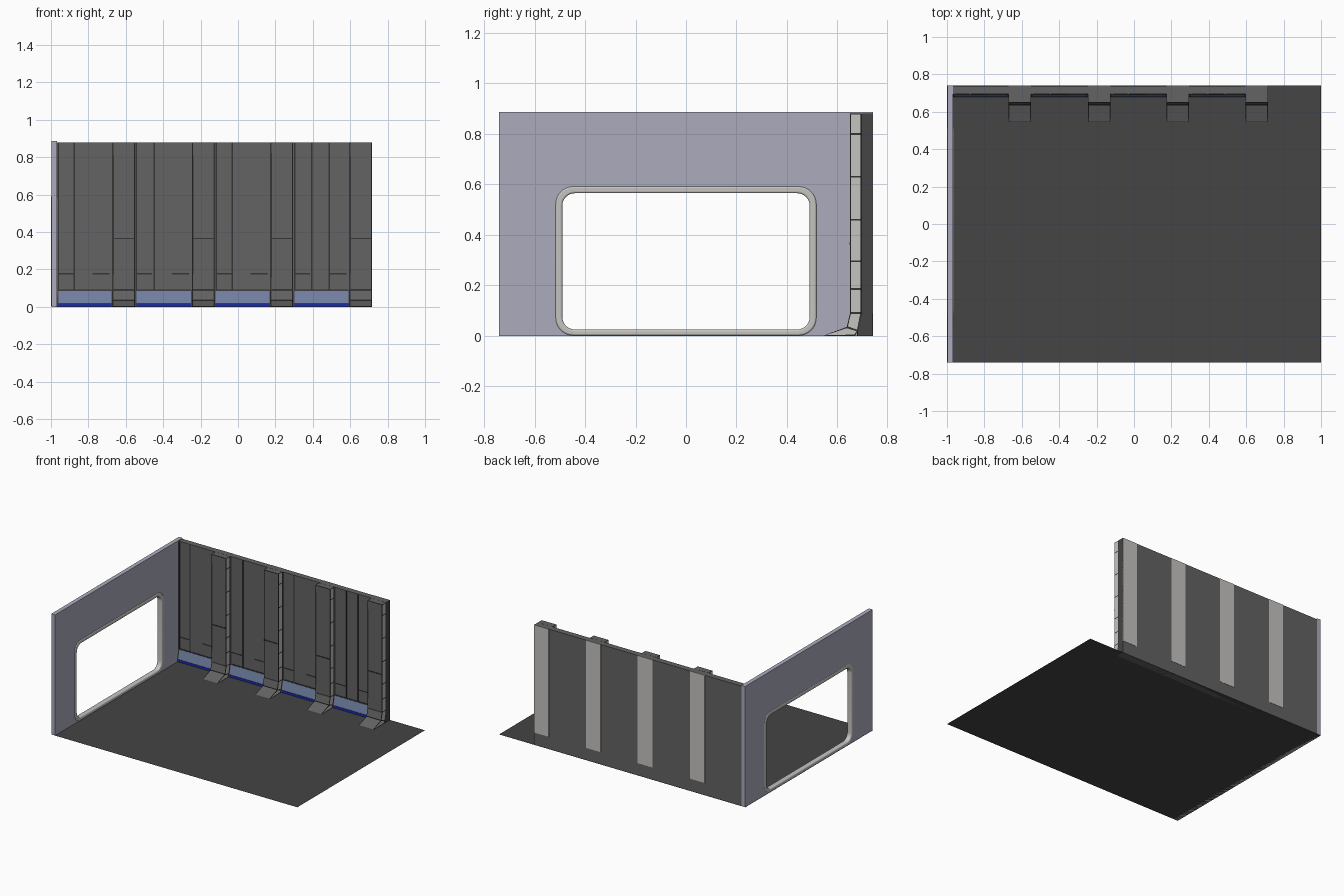
import bpy, bmesh, math

if "Cube" in bpy.data.objects:
    bpy.data.objects.remove(bpy.data.objects["Cube"])


def mat(name, r, g, b):
    m = bpy.data.materials.new(name)
    m.diffuse_color = (r, g, b, 1)
    m.use_nodes = True
    m.node_tree.nodes["Principled BSDF"].inputs["Base Color"].default_value = m.diffuse_color
    return m


WALL = mat("wall_grey", 0.125, 0.125, 0.125)
FLOOR = mat("floor_charcoal", 0.058, 0.058, 0.058)
TRIM = mat("dark_trim", 0.035, 0.035, 0.035)
LIGHT = mat("light_grey", 0.56, 0.55, 0.53)
LAV = mat("lavender_grey", 0.41, 0.41, 0.51)
BLUE = mat("slate_blue", 0.17, 0.22, 0.37)
NAVY = mat("deep_blue", 0.01, 0.025, 0.38)

H = 0.88
PILLAR_W = 0.119
PILLAR_X = (-0.67, -0.245, 0.175, 0.597)
WALL_L, WALL_R = -0.968, 0.716


def finish(name, bm, mats):
    me = bpy.data.meshes.new(name)
    bmesh.ops.recalc_face_normals(bm, faces=bm.faces)
    bm.to_mesh(me)
    bm.free()
    for m in mats:
        me.materials.append(m)
    ob = bpy.data.objects.new(name, me)
    bpy.context.collection.objects.link(ob)
    return ob


def prism(name, yz, x0, x1, m):
    """Profile in the y-z plane, extruded along x."""
    bm = bmesh.new()
    f = bm.faces.new([bm.verts.new((x0, y, z)) for y, z in yz])
    ext = bmesh.ops.extrude_face_region(bm, geom=[f])["geom"]
    bmesh.ops.translate(bm, vec=(x1 - x0, 0, 0),
                        verts=[v for v in ext if isinstance(v, bmesh.types.BMVert)])
    return finish(name, bm, [m])


def box(name, x, y, z, m):
    return prism(name, [(y[0], z[0]), (y[1], z[0]), (y[1], z[1]), (y[0], z[1])], x[0], x[1], m)


def round_rect(y0, y1, z0, z1, r, n=8):
    if r == 0:
        return [(y1, z1), (y0, z1), (y0, z0), (y1, z0)]
    pts = []
    for k, (cy, cz) in enumerate([(y1 - r, z1 - r), (y0 + r, z1 - r),
                                  (y0 + r, z0 + r), (y1 - r, z0 + r)]):
        for i in range(n + 1):
            a = math.pi / 2 * (k + i / n)
            pts.append((cy + r * math.cos(a), cz + r * math.sin(a)))
    return pts


def holed_plate(name, outer, inner, x0, x1, bevel, m):
    """Filled outline with a hole, lying in the y-z plane."""
    cu = bpy.data.curves.new(name, "CURVE")
    cu.dimensions = "2D"
    cu.fill_mode = "BOTH"
    cu.extrude = (x1 - x0) / 2 - bevel
    cu.bevel_depth = bevel
    cu.bevel_resolution = 2
    cu.offset = -bevel
    for pts in (outer, inner):
        sp = cu.splines.new("POLY")
        sp.points.add(len(pts) - 1)
        for p, (a, b) in zip(sp.points, pts):
            p.co = (a, b, 0, 1)
        sp.use_cyclic_u = True
    cu.materials.append(m)
    ob = bpy.data.objects.new(name, cu)
    bpy.context.collection.objects.link(ob)
    ob.location.x = (x0 + x1) / 2
    ob.rotation_euler = (math.pi / 2, 0, math.pi / 2)
    bpy.ops.object.select_all(action="DESELECT")
    ob.select_set(True)
    bpy.context.view_layer.objects.active = ob
    bpy.ops.object.convert(target="MESH")
    bpy.ops.object.shade_smooth_by_angle(angle=math.radians(40))


# Floor sheet
bm = bmesh.new()
bm.faces.new([bm.verts.new(c) for c in
              ((-1, -0.74, 0), (1, -0.74, 0), (1, 0.74, 0), (-1, 0.74, 0))])
finish("floor", bm, [FLOOR])

# Side wall with window opening and rounded frame
holed_plate("side_wall", round_rect(-0.74, 0.74, 0, 0.886, 0),
            round_rect(-0.503, 0.503, 0.012, 0.578, 0.06), -0.998, -0.967, 0, LAV)
holed_plate("window_frame", round_rect(-0.517, 0.517, 0.001, 0.592, 0.07),
            round_rect(-0.49, 0.49, 0.025, 0.565, 0.05), -1.0, -0.963, 0.007, LIGHT)

# Back wall with a kicked-out base; dark end and dark base
wall = prism("back_wall", [(0.738, 0), (0.738, H), (0.695, H), (0.695, 0.09),
                           (0.68, 0.02), (0.68, 0)], WALL_L, WALL_R, WALL)
wall.data.materials.append(FLOOR)
for p in wall.data.polygons:
    if abs(p.normal.x) > 0.5 or (p.normal.y < -0.5 and p.center.z < 0.09):
        p.material_index = 1

# Pillar side outline: front and rear points from top to foot
LEVELS = (H, 0.8, 0.63, 0.46, 0.295, 0.185, 0.09)
FRONT = [(0.65, z) for z in LEVELS] + [(0.637, 0.035), (0.545, 0.001)]
REAR = [(0.694, z) for z in LEVELS] + [(0.68, 0.02), (0.67, 0.001)]


def pillar(name, x0, x1):
    bm = bmesh.new()
    fl, rl, fr, rr = [[bm.verts.new((x, y, z)) for y, z in line]
                      for x, line in ((x0, FRONT), (x0, REAR), (x1, FRONT), (x1, REAR))]
    n = len(FRONT) - 1
    sides, fronts = [], []
    for i in range(n):
        sides.append(bm.faces.new((fl[i], rl[i], rl[i + 1], fl[i + 1])))
        sides.append(bm.faces.new((fr[i], fr[i + 1], rr[i + 1], rr[i])))
        fronts.append(bm.faces.new((fl[i], fl[i + 1], fr[i + 1], fr[i])))
        bm.faces.new((rl[i], rr[i], rr[i + 1], rl[i + 1]))
    bm.faces.new((fl[0], fr[0], rr[0], rl[0])).material_index = 1
    bm.faces.new((fl[n], rl[n], rr[n], fr[n]))
    bmesh.ops.recalc_face_normals(bm, faces=bm.faces)
    # light side panels, grey front panels, dark rims left around both
    bmesh.ops.inset_individual(bm, faces=sides, thickness=0.005)
    for f in sides:
        f.material_index = 2
    for group in (fronts[:6], fronts[6:7], fronts[7:]):
        bmesh.ops.inset_region(bm, faces=group, thickness=0.006, use_boundary=True)
        for f in group:
            f.material_index = 1
    finish(name, bm, [TRIM, WALL, LIGHT])


for i, x in enumerate(PILLAR_X):
    pillar(f"pillar_{i + 1}", x, x + PILLAR_W)
    box(f"pillar_seam_{i + 1}", (x, x + PILLAR_W), (0.647, 0.651), (0.362, 0.369), TRIM)
    # light strip on the rear of the wall behind each pillar
    box(f"rear_strip_{i + 1}", (x, x + PILLAR_W), (0.737, 0.74), (0.09, H), LIGHT)

# Blue skirting panels in each bay between the pillars
starts = [WALL_L] + [x + PILLAR_W for x in PILLAR_X[:-1]]
for i, (a, b) in enumerate(zip(starts, PILLAR_X)):
    a, b = a + 0.007, b - 0.007
    prism(f"skirting_{i + 1}", [(0.6945, 0.086), (0.6925, 0.086), (0.6785, 0.021),
                                (0.6805, 0.021)], a, b, BLUE)
    box(f"skirting_base_{i + 1}", (a, b), (0.678, 0.681), (0.001, 0.019), NAVY)
    box(f"skirting_seam_{i + 1}", (a, b), (0.692, 0.696), (0.087, 0.094), TRIM)
    # short horizontal panel joints near each end of the bay
    for k, (s, e) in enumerate(((a, a + 0.085), (b - 0.1, b - 0.01))):
        box(f"panel_joint_{i + 1}_{k + 1}", (s, e), (0.693, 0.696), (0.174, 0.18), TRIM)

# Vertical wall panel seams
for i, x in enumerate((-0.962, -0.875, -0.543, -0.448, -0.116, -0.03, 0.303, 0.393, 0.487)):
    box(f"wall_seam_{i + 1}", (x - 0.004, x + 0.004), (0.692, 0.696), (0.09, H - 0.001), TRIM)
